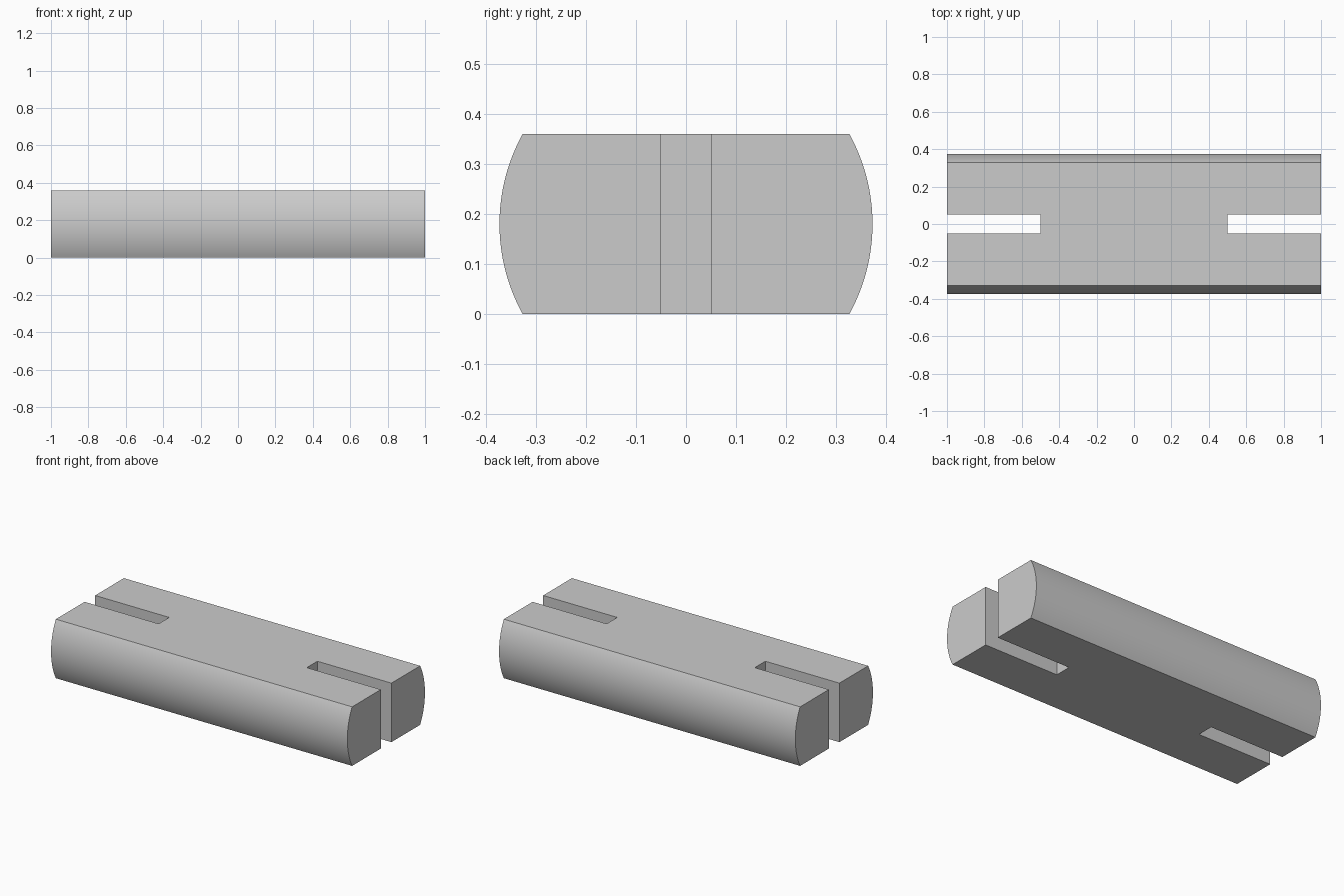
import bpy
import bmesh
import math

default_cube = bpy.data.objects.get("Cube")
if default_cube:
    bpy.data.objects.remove(default_cube, do_unlink=True)

LENGTH, HEIGHT, RADIUS = 2.0, 0.36, 0.374
SLOT_WIDTH, SLOT_DEPTH = 0.102, 0.5
ARC_STEPS = 32

grey = bpy.data.materials.new("plain grey")
grey.use_nodes = True
colour = (0.6, 0.6, 0.6, 1)
grey.diffuse_color = colour
grey.node_tree.nodes["Principled BSDF"].inputs["Base Color"].default_value = colour


# Round bar flattened on the top and bottom
half_angle = math.asin(HEIGHT / 2 / RADIUS)
profile = []
for side in (0, math.pi):
    for i in range(ARC_STEPS + 1):
        a = side - half_angle + 2 * half_angle * i / ARC_STEPS
        profile.append((RADIUS * math.cos(a), HEIGHT / 2 + RADIUS * math.sin(a)))

bm = bmesh.new()
end = bm.faces.new([bm.verts.new((-LENGTH / 2, y, z)) for y, z in profile])
extruded = bmesh.ops.extrude_face_region(bm, geom=[end], use_keep_orig=True)
moved = [v for v in extruded["geom"] if isinstance(v, bmesh.types.BMVert)]
bmesh.ops.translate(bm, verts=moved, vec=(LENGTH, 0, 0))
bmesh.ops.recalc_face_normals(bm, faces=bm.faces)
mesh = bpy.data.meshes.new("slotted_bar")
bm.to_mesh(mesh)
bm.free()
mesh.materials.append(grey)
bar = bpy.data.objects.new("slotted_bar", mesh)
bpy.context.collection.objects.link(bar)


# Through slot in each end
for side in (-1, 1):
    bpy.ops.mesh.primitive_cube_add(size=1, location=(side * LENGTH / 2, 0, HEIGHT / 2))
    cutter = bpy.context.object
    cutter.name = "slot_cutter"
    cutter.hide_render = True
    cutter.scale = (SLOT_DEPTH * 2, SLOT_WIDTH, HEIGHT * 2)
    cutter.data.materials.append(grey)
    cut = bar.modifiers.new("slot", "BOOLEAN")
    cut.operation = "DIFFERENCE"
    cut.solver = "EXACT"
    cut.object = cutter
    bpy.ops.object.select_all(action="DESELECT")
    bar.select_set(True)
    bpy.context.view_layer.objects.active = bar
    bpy.ops.object.modifier_apply(modifier=cut.name)
    bpy.data.objects.remove(cutter, do_unlink=True)

# Smooth round sides with crisp edges
bpy.ops.object.shade_smooth_by_angle(angle=math.radians(30))
